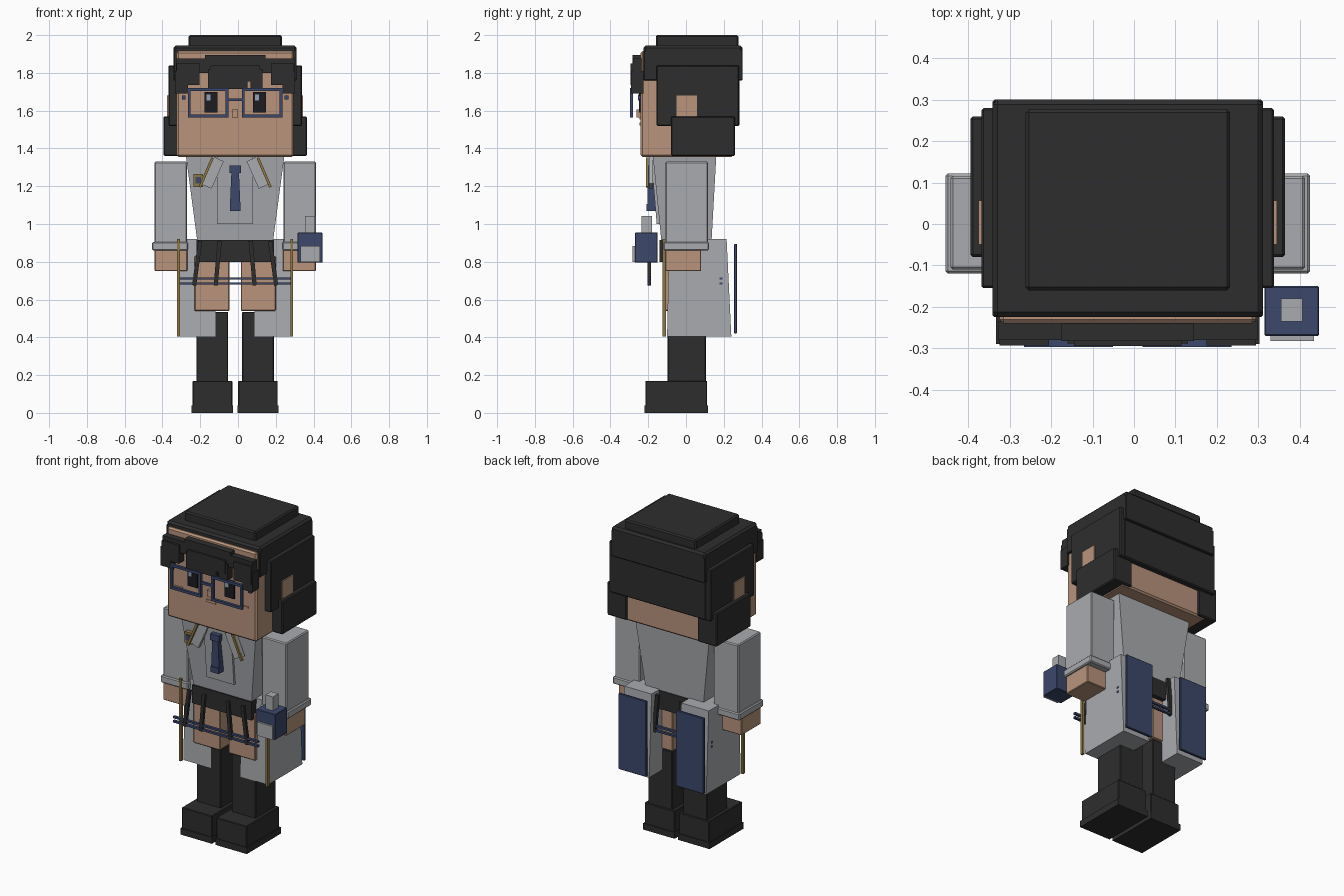
import bpy, bmesh, math
from mathutils import Vector, Matrix

cube = bpy.data.objects.get("Cube")
if cube:
    bpy.data.objects.remove(cube, do_unlink=True)

C = -0.015  # centre line of the figure


def material(name, rgb):
    m = bpy.data.materials.new(name)
    m.use_nodes = True
    m.diffuse_color = (*rgb, 1)
    bsdf = next(n for n in m.node_tree.nodes if n.type == 'BSDF_PRINCIPLED')
    bsdf.inputs["Base Color"].default_value = (*rgb, 1)
    bsdf.inputs["Roughness"].default_value = 0.8
    return m


DARK = material("charcoal", (0.027, 0.027, 0.027))
SKIN = material("skin", (0.48, 0.295, 0.2))
GREY = material("coat_grey", (0.4, 0.41, 0.43))
NAVY = material("navy", (0.045, 0.065, 0.15))
GOLD = material("old_gold", (0.27, 0.185, 0.06))
BLACK = material("eye_black", (0.012, 0.012, 0.016))
SHINE = material("eye_shine", (0.3, 0.36, 0.48))


def finish(name, bm, mat, bevel):
    bmesh.ops.recalc_face_normals(bm, faces=bm.faces)
    mesh = bpy.data.meshes.new(name)
    bm.to_mesh(mesh)
    bm.free()
    mesh.materials.append(mat)
    ob = bpy.data.objects.new(name, mesh)
    bpy.context.collection.objects.link(ob)
    if bevel:
        mod = ob.modifiers.new("Bevel", 'BEVEL')
        mod.width = bevel
        mod.segments = 1
    return ob


def taper(name, mat, z, bottom, top, bevel=0.0):
    """Prism between two rectangles given as (x0, x1, y0, y1)."""
    bm = bmesh.new()
    rings = []
    for h, (x0, x1, y0, y1) in zip(z, (bottom, top)):
        rings.append([bm.verts.new((x, y, h)) for x, y in
                      ((x0, y0), (x1, y0), (x1, y1), (x0, y1))])
    low, high = rings
    bm.faces.new(low)
    bm.faces.new(high)
    for i in range(4):
        j = (i + 1) % 4
        bm.faces.new((low[i], low[j], high[j], high[i]))
    return finish(name, bm, mat, bevel)


def box(name, mat, x, y, z, bevel=0.0):
    rect = (*x, *y)
    return taper(name, mat, z, rect, rect, bevel)


def side_x(s, a, b):
    return tuple(sorted((C + s * a, C + s * b)))


def bar(name, mat, p, q, y, width, depth):
    """Slanted bar between two (x, z) points, facing the front."""
    p, q = Vector((p[0], y, p[1])), Vector((q[0], y, q[1]))
    d = q - p
    bm = bmesh.new()
    bmesh.ops.create_cube(bm, size=1)
    bmesh.ops.scale(bm, vec=(width, depth, d.length), verts=bm.verts)
    bmesh.ops.transform(bm, verts=bm.verts,
                        matrix=Matrix.Translation((p + q) / 2)
                        @ Matrix.Rotation(math.atan2(d.x, d.z), 4, 'Y'))
    return finish(name, bm, mat, 0)


def centred(half):
    return (C - half, C + half)


# Head and hair shell
box("head", SKIN, centred(0.31), (-0.24, 0.25), (1.355, 1.915), 0.01)
box("neck", SKIN, centred(0.2), (-0.13, 0.13), (1.3, 1.37))
box("hair_crown", DARK, centred(0.247), (-0.16, 0.277), (1.93, 2.0), 0.008)
box("hair_cap_top", DARK, centred(0.326), (-0.225, 0.3), (1.9, 1.945), 0.012)
box("hair_cap", DARK, centred(0.326), (-0.225, 0.3), (1.76, 1.92), 0.004)
box("hair_back", DARK, centred(0.322), (0.2, 0.283), (1.52, 1.78), 0.006)

# Fringe: a base band with stepped locks
box("fringe_band", DARK, centred(0.313), (-0.28, -0.235), (1.8, 1.875))
box("fringe_top", DARK, centred(0.16), (-0.282, -0.235), (1.83, 1.895))
box("fringe_middle", DARK, centred(0.13), (-0.294, -0.235), (1.755, 1.84))
box("fringe_middle_tip", DARK, (-0.1, 0.05), (-0.288, -0.235), (1.715, 1.77))
for s, side in ((1, "left"), (-1, "right")):
    box(f"{side}_fringe_outer", DARK, side_x(s, 0.19, 0.31),
        (-0.293, -0.235), (1.735, 1.85))
    box(f"{side}_fringe_tip", DARK, side_x(s, 0.25, 0.318),
        (-0.29, -0.225), (1.69, 1.81))
    box(f"{side}_fringe_inner", DARK, side_x(s, 0.08, 0.145),
        (-0.288, -0.235), (1.72, 1.82))

    # Side hair and ears
    box(f"{side}_hair_side", DARK, side_x(s, 0.26, 0.353),
        (-0.155, 0.28), (1.52, 1.84), 0.005)
    box(f"{side}_hair_lower", DARK, side_x(s, 0.245, 0.38),
        (-0.08, 0.26), (1.36, 1.57), 0.006)
    box(f"{side}_ear", SKIN, side_x(s, 0.28, 0.36),
        (-0.05, 0.057), (1.55, 1.68))

    # Eyes, cheeks and glasses
    ex = C + s * 0.128
    box(f"{side}_eye", BLACK, (ex - 0.034, ex + 0.034),
        (-0.249, -0.238), (1.59, 1.7))
    box(f"{side}_eye_shine", SHINE, (ex - 0.024, ex - 0.002),
        (-0.254, -0.246), (1.655, 1.685))
    box(f"{side}_cheek", SKIN, side_x(s, 0.2, 0.255),
        (-0.246, -0.238), (1.553, 1.565))
    box(f"{side}_hinge", NAVY, side_x(s, 0.262, 0.282),
        (-0.255, -0.238), (1.66, 1.68))
    gx, gy = side_x(s, 0.036, 0.25), (-0.297, -0.28)
    for part, z in (("top", (1.705, 1.72)), ("bottom", (1.565, 1.58))):
        box(f"{side}_glasses_{part}", NAVY, gx, gy, z)
    for part, x in (("a", (gx[0], gx[0] + 0.014)), ("b", (gx[1] - 0.014, gx[1]))):
        box(f"{side}_glasses_rim_{part}", NAVY, x, gy, (1.565, 1.72))

box("glasses_bridge", NAVY, centred(0.037), (-0.294, -0.28), (1.65, 1.665))
box("nose", SKIN, centred(0.016), (-0.262, -0.238), (1.565, 1.605))
box("mouth", SKIN, centred(0.032), (-0.247, -0.238), (1.522, 1.538))

# Torso, shirt panel and tie
taper("torso", GREY, (0.905, 1.355), (*centred(0.2), -0.13, 0.135),
      (*centred(0.26), -0.175, 0.16))
taper("shirt_panel", GREY, (1.0, 1.355), (*centred(0.095), -0.155, -0.1),
      (*centred(0.095), -0.185, -0.1))
box("tie_knot", NAVY, centred(0.03), (-0.212, -0.175), (1.27, 1.31))
taper("tie_blade", NAVY, (1.09, 1.275), (*centred(0.028), -0.205, -0.155),
      (*centred(0.02), -0.205, -0.175))
box("tie_tip", NAVY, centred(0.028), (-0.21, -0.155), (1.07, 1.105))
box("badge", GOLD, (-0.235, -0.185), (-0.192, -0.165), (1.195, 1.265))
box("badge_face", NAVY, (-0.225, -0.195), (-0.198, -0.19), (1.215, 1.25))

# Skirt
box("skirt", DARK, centred(0.205), (-0.14, 0.14), (0.8, 0.915))

for s, side in ((1, "left"), (-1, "right")):
    # Collar with trim
    bar(f"{side}_lapel", GREY, (C + s * 0.09, 1.345), (C + s * 0.155, 1.2),
        -0.185, 0.065, 0.022)
    bar(f"{side}_collar_trim", GOLD, (C + s * 0.12, 1.35),
        (C + s * 0.187, 1.195), -0.206, 0.014, 0.014)

    # Arms
    box(f"{side}_sleeve", GREY, side_x(s, 0.255, 0.428),
        (-0.11, 0.116), (0.88, 1.33), 0.006)
    box(f"{side}_cuff", GREY, side_x(s, 0.25, 0.44),
        (-0.12, 0.122), (0.86, 0.905), 0.006)
    box(f"{side}_hand", SKIN, side_x(s, 0.253, 0.427),
        (-0.11, 0.08), (0.75, 0.87), 0.004)

    # Coat tails with trim and floating back panels
    tx = side_x(s, 0.103, 0.293)
    taper(f"{side}_coat_tail", GREY, (0.405, 0.92),
          (*tx, -0.1, 0.24), (*tx, -0.09, 0.215))
    box(f"{side}_coat_trim", GOLD, side_x(s, 0.293, 0.307),
        (-0.125, -0.105), (0.405, 0.92))
    box(f"{side}_back_panel", NAVY, side_x(s, 0.103, 0.296),
        (0.255, 0.27), (0.42, 0.895), 0.003)

    # Legs and boots
    box(f"{side}_thigh", SKIN, side_x(s, 0.03, 0.215),
        (-0.115, 0.112), (0.54, 0.83), 0.004)
    box(f"{side}_boot_shaft", DARK, side_x(s, 0.037, 0.205),
        (-0.097, 0.105), (0.15, 0.535), 0.004)
    box(f"{side}_boot_foot", DARK, side_x(s, 0.015, 0.225),
        (-0.215, 0.112), (0.03, 0.17), 0.004)
    box(f"{side}_boot_sole", DARK, side_x(s, 0.012, 0.23),
        (-0.22, 0.117), (0, 0.04))

# Hanging straps and cords in front of and behind the skirt
for y, place in ((-0.195, "front"), (0.185, "back")):
    for s in (1, -1):
        for n, (a, b) in enumerate(((0.082, 0.103), (0.185, 0.217))):
            bar(f"{place}_strap_{s}_{n}", DARK, (C + s * a, 0.91),
                (C + s * b, 0.675), y, 0.022, 0.018)
    for n, z in enumerate((0.685, 0.712)):
        box(f"{place}_cord_{n}", NAVY, centred(0.295),
            (y - 0.008, y + 0.008), (z - 0.006, z + 0.006))

# Held bottle
box("bottle", NAVY, (0.315, 0.447), (-0.27, -0.15), (0.795, 0.955), 0.003)
box("bottle_label", GREY, (0.33, 0.435), (-0.282, -0.26), (0.798, 0.883))
box("bottle_neck", GREY, (0.355, 0.407), (-0.235, -0.18), (0.95, 1.042))
